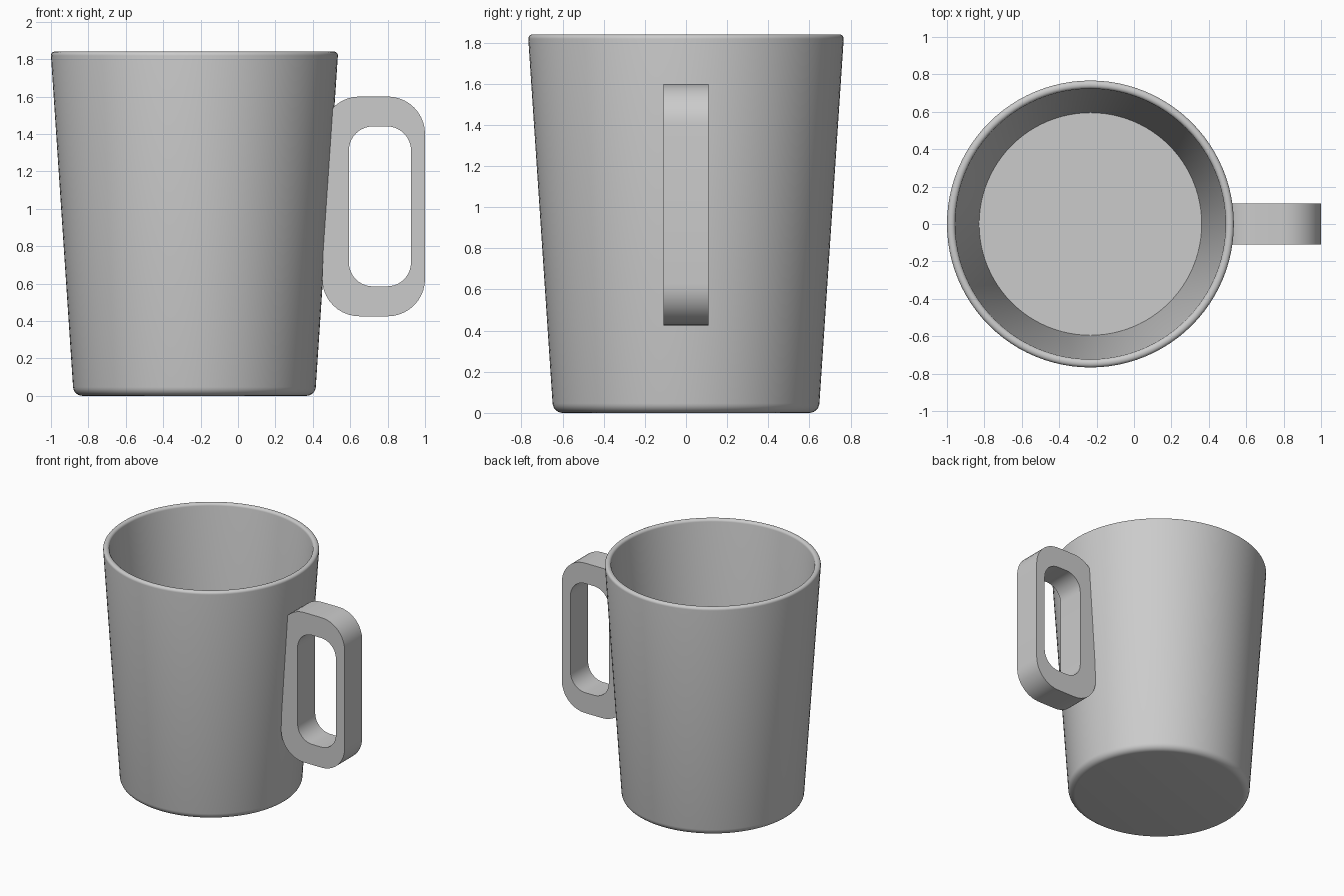
import bpy, bmesh
from math import sin, cos, pi, radians
from mathutils import Matrix

cube = bpy.data.objects.get("Cube")
if cube:
    bpy.data.objects.remove(cube)

CUP_X, HEIGHT = -0.233, 1.84
BASE_R, TOP_R = 0.644, 0.767

grey = bpy.data.materials.new("warm_grey_ceramic")
grey.use_nodes = True
GREY = (0.6, 0.6, 0.6, 1)
grey.diffuse_color = GREY
grey.node_tree.nodes["Principled BSDF"].inputs["Base Color"].default_value = GREY


def arc(cx, cz, r, start, end, steps):
    angles = [radians(start + (end - start) * i / steps) for i in range(steps + 1)]
    return [(cx + r * cos(a), cz + r * sin(a)) for a in angles]


def finish(bm, name):
    bmesh.ops.recalc_face_normals(bm, faces=bm.faces[:])
    mesh = bpy.data.meshes.new(name)
    bm.to_mesh(mesh)
    bm.free()
    mesh.materials.append(grey)
    obj = bpy.data.objects.new(name, mesh)
    bpy.context.collection.objects.link(obj)
    bpy.ops.object.select_all(action="DESELECT")
    obj.select_set(True)
    bpy.context.view_layer.objects.active = obj
    bpy.ops.object.shade_smooth_by_angle(angle=radians(30))
    return obj


# Cup: tapered hollow wall with a rounded foot and rim, turned about z
profile = [(0, 0)]
profile += arc(BASE_R - 0.045, 0.05, 0.05, -90, -4, 6)
profile += arc(TOP_R - 0.02, HEIGHT - 0.02, 0.02, -4, 90, 5)
profile += arc(0.743, HEIGHT - 0.02, 0.02, 90, 176, 5)
profile += [(0.595, 0.06), (0, 0.06)]

bm = bmesh.new()
verts = [bm.verts.new((r, 0, z)) for r, z in profile]
edges = [bm.edges.new(pair) for pair in zip(verts, verts[1:])]
bmesh.ops.spin(bm, geom=verts + edges, cent=(0, 0, 0), axis=(0, 0, 1),
               angle=2 * pi, steps=96, use_duplicate=False)
bmesh.ops.remove_doubles(bm, verts=bm.verts[:], dist=0.0005)
bmesh.ops.transform(bm, matrix=Matrix.Translation((CUP_X, 0, 0)), verts=bm.verts[:])
finish(bm, "cup")


def rounded_rect(x0, x1, z0, z1, r):
    corners = [(x1 - r, z0 + r, -90), (x1 - r, z1 - r, 0),
               (x0 + r, z1 - r, 90), (x0 + r, z0 + r, 180)]
    return [p for cx, cz, a in corners for p in arc(cx, cz, r, a, a + 90, 10)]


def inside_wall(x, z):
    """Keep the handle's root buried in the wall, clear of the cup's interior."""
    wall = CUP_X + BASE_R + (TOP_R - BASE_R) * z / HEIGHT
    return max(x, wall - 0.025), z


# Handle: flat-sided rounded loop, extruded across y
outer = [inside_wall(x, z) for x, z in rounded_rect(0.45, 1.0, 0.425, 1.6, 0.2)]
inner = rounded_rect(0.593, 0.925, 0.585, 1.44, 0.128)
HALF = 0.109

bm = bmesh.new()
loops = [[bm.verts.new((x, y, z)) for x, z in pts]
         for pts, y in ((outer, -HALF), (inner, -HALF), (inner, HALF), (outer, HALF))]
count = len(outer)
for a, b in zip(loops, loops[1:] + loops[:1]):
    for i in range(count):
        j = (i + 1) % count
        bm.faces.new((a[i], a[j], b[j], b[i]))
finish(bm, "handle")
